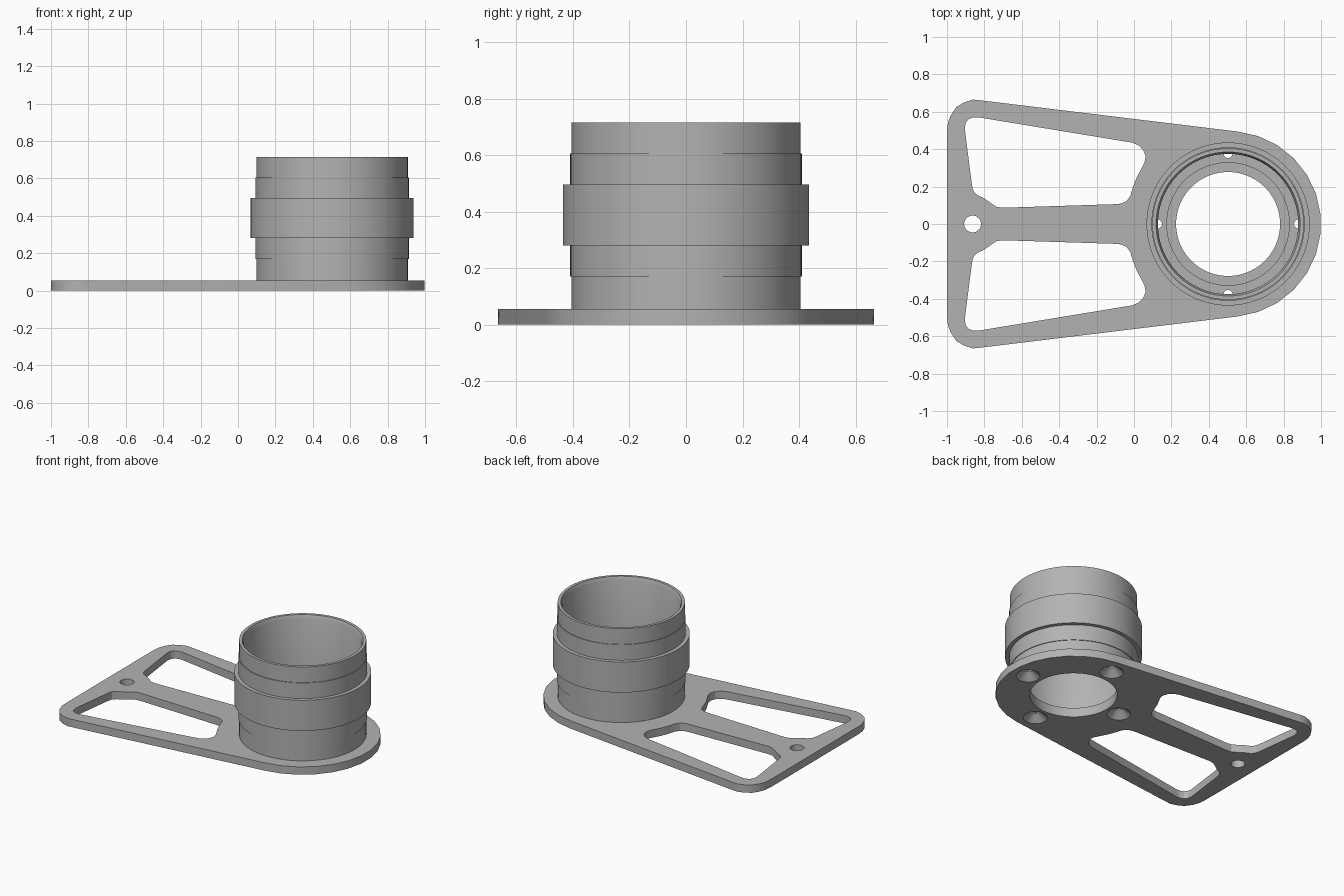
import bpy
import bmesh
from math import cos, sin, pi, radians

if "Cube" in bpy.data.objects:
    bpy.data.objects.remove(bpy.data.objects["Cube"])

CENTRE_X = 0.503
PLATE_TOP = 0.055

grey = bpy.data.materials.new("plain grey")
grey.use_nodes = True
colour = (0.45, 0.45, 0.45, 1)
grey.diffuse_color = colour
grey.node_tree.nodes["Principled BSDF"].inputs["Base Color"].default_value = colour


def make_object(name, bm):
    bmesh.ops.recalc_face_normals(bm, faces=bm.faces)
    mesh = bpy.data.meshes.new(name)
    bm.to_mesh(mesh)
    bm.free()
    mesh.materials.append(grey)
    obj = bpy.data.objects.new(name, mesh)
    bpy.context.collection.objects.link(obj)
    return obj


def prism(name, points, z0, z1):
    bm = bmesh.new()
    face = bm.faces.new([bm.verts.new((x, y, z0)) for x, y in points])
    new = bmesh.ops.extrude_face_region(bm, geom=[face])["geom"]
    for v in new:
        if isinstance(v, bmesh.types.BMVert):
            v.co.z = z1
    return make_object(name, bm)


def lathe(name, profile, x, y=0, steps=96):
    """Spin a closed (radius, height) loop around a vertical axis."""
    bm = bmesh.new()
    rings = [[bm.verts.new((x + r * cos(2 * pi * i / steps),
                            y + r * sin(2 * pi * i / steps), z))
              for i in range(steps)] for r, z in profile]
    for a, b in zip(rings, rings[1:] + rings[:1]):
        for i in range(steps):
            j = (i + 1) % steps
            bm.faces.new((a[i], a[j], b[j], b[i]))
    return make_object(name, bm)


def cone(name, x, y, z0, z1, r0, r1, steps):
    bm = bmesh.new()
    bmesh.ops.create_cone(bm, cap_ends=True, segments=steps,
                          radius1=r0, radius2=r1, depth=z1 - z0)
    bmesh.ops.translate(bm, verts=bm.verts, vec=(x, y, (z0 + z1) / 2))
    return make_object(name, bm)


def cut(target, cutter):
    cutter.hide_render = True
    mod = target.modifiers.new("cut", "BOOLEAN")
    mod.operation = "DIFFERENCE"
    mod.solver = "EXACT"
    mod.object = cutter
    bpy.context.view_layer.objects.active = target
    bpy.ops.object.modifier_apply(modifier=mod.name)
    bpy.data.objects.remove(cutter)


def shade(obj, angle):
    bpy.ops.object.select_all(action="DESELECT")
    obj.select_set(True)
    bpy.context.view_layer.objects.active = obj
    bpy.ops.object.shade_smooth_by_angle(angle=radians(angle))


# Base plate: tapered half outline with a round nose, mirrored across y
half = [(CENTRE_X + 0.497 * cos(radians(a)), 0.497 * sin(radians(a)))
        for a in range(6, 85, 13)]
half += [(-0.81, 0.66), (-0.86, 0.665), (-0.91, 0.65), (-0.95, 0.625),
         (-0.98, 0.58), (-0.995, 0.54), (-1, 0.49)]
plate = prism("base_plate", half + [(x, -y) for x, y in reversed(half)], 0, PLATE_TOP)

# Two weight-saving windows
window = [(-0.905, 0.51), (-0.9, 0.54), (-0.885, 0.56), (-0.86, 0.57), (-0.83, 0.57),
          (-0.01, 0.435), (0.025, 0.42), (0.05, 0.395), (0.062, 0.36), (0.055, 0.325),
          (0.015, 0.25), (-0.005, 0.2), (-0.02, 0.15), (-0.04, 0.122), (-0.07, 0.109),
          (-0.1, 0.106), (-0.7, 0.087), (-0.735, 0.092), (-0.77, 0.115),
          (-0.8, 0.137), (-0.835, 0.153), (-0.858, 0.175), (-0.866, 0.205)]
for side in (1, -1):
    cut(plate, prism("window_cutter", [(x, y * side) for x, y in window], -0.1, 0.2))

# Pivot hole and main bore
cut(plate, cone("pivot_cutter", -0.863, 0, -0.1, 0.2, 0.045, 0.045, 32))
cut(plate, cone("bore_cutter", CENTRE_X, 0, -0.1, 0.2, 0.278, 0.278, 96))

# Four countersunk screw holes under the socket
for k in range(4):
    x = CENTRE_X + 0.377 * cos(k * pi / 2)
    y = 0.377 * sin(k * pi / 2)
    cut(plate, cone("screw_cutter", x, y, -0.1, 0.2, 0.024, 0.024, 24))
    cut(plate, cone("countersink_cutter", x, y, -0.01, 0.045, 0.088, 0.024, 32))
shade(plate, 25)

# Socket tube: stepped outside, plain bore with a chamfered rim
tube = lathe("socket_tube", [
    (0.375, 0.053), (0.405, 0.053), (0.405, 0.17), (0.41, 0.17),
    (0.41, 0.605), (0.405, 0.605), (0.405, 0.715), (0.385, 0.715),
    (0.375, 0.69)], CENTRE_X)
shade(tube, 30)

# Raised collar around the middle of the tube
collar = lathe("collar", [(0.4, 0.28), (0.436, 0.28), (0.436, 0.495), (0.4, 0.495)], CENTRE_X)
shade(collar, 30)

# Low seat ring on the socket floor around the bore
seat = lathe("seat_ring", [(0.278, 0.05), (0.33, 0.05), (0.33, 0.065), (0.278, 0.065)], CENTRE_X)
shade(seat, 30)
